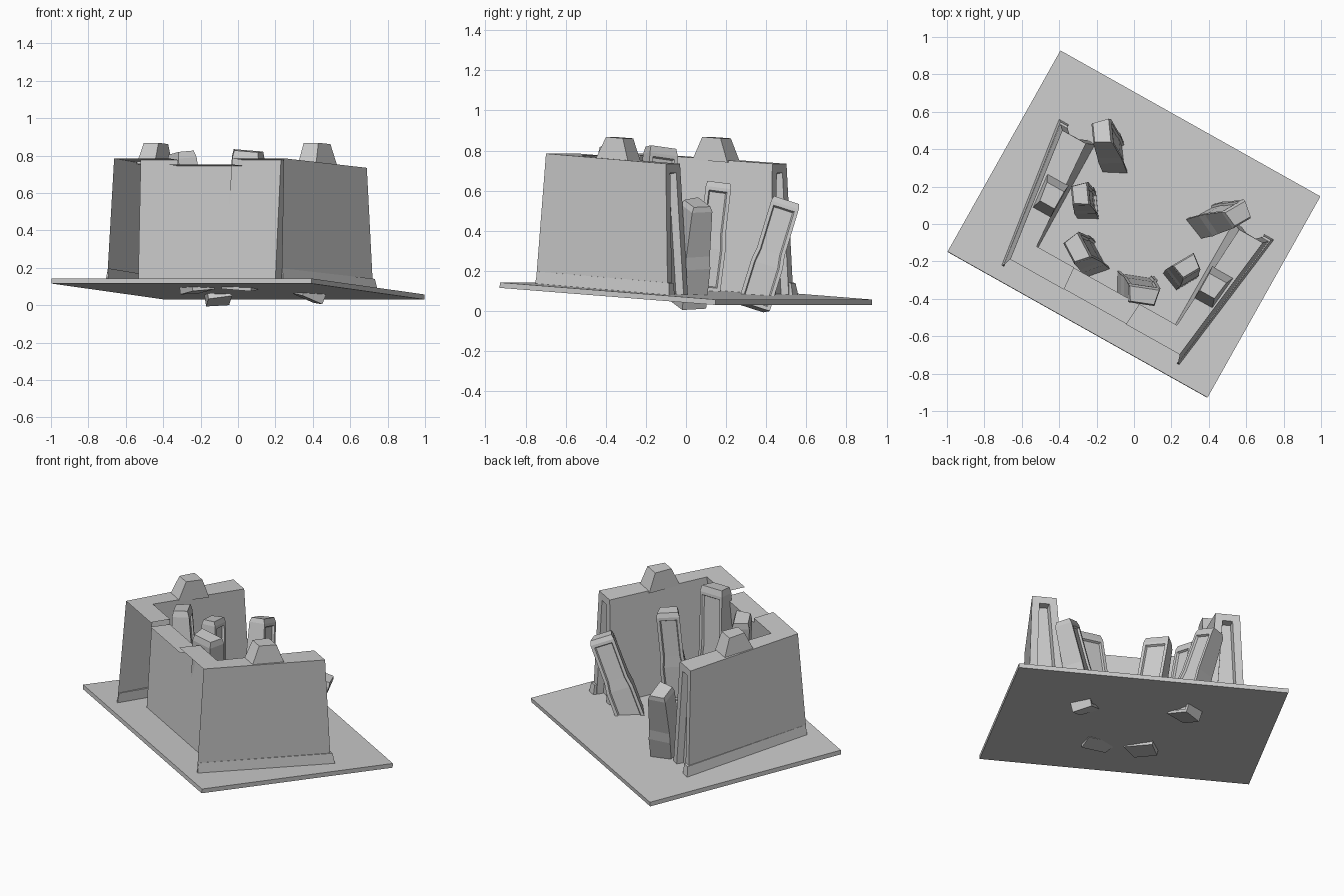
import bpy, bmesh, math
from mathutils import Matrix, Vector

if "Cube" in bpy.data.objects:
    bpy.data.objects.remove(bpy.data.objects["Cube"])

# Shared frame: turned about z and tipped slightly down at the back
FRAME = (Matrix.Translation((0, 0, 0.1)) @ Matrix.Rotation(math.radians(-29.3), 4, 'Z')
         @ Matrix.Rotation(math.radians(-3.95), 4, 'X'))
CENTRE = 0.035


def loft(name, rings, matrix, inset=None, remove=None):
    """Stack of closed rings, capped; inset=(face test, thickness, depth); remove=face test."""
    bm = bmesh.new()
    vs = [[bm.verts.new(p) for p in r] for r in rings]
    n = len(rings[0])
    for a, b in zip(vs, vs[1:]):
        for i in range(n):
            j = (i + 1) % n
            bm.faces.new((a[i], a[j], b[j], b[i]))
    bm.faces.new(vs[0])
    bm.faces.new(vs[-1])
    bmesh.ops.recalc_face_normals(bm, faces=bm.faces[:])
    bm.normal_update()
    if remove:
        bmesh.ops.delete(bm, geom=[f for f in bm.faces if remove(f)], context='FACES')
    if inset:
        test, thick, depth = inset
        picked = [f for f in bm.faces if test(f)]
        bmesh.ops.inset_region(bm, faces=picked, thickness=thick, depth=0, use_even_offset=True)
        bmesh.ops.inset_region(bm, faces=picked, thickness=0.006, depth=-depth, use_even_offset=True)
    me = bpy.data.meshes.new(name)
    bm.to_mesh(me)
    bm.free()
    me.transform(matrix)
    ob = bpy.data.objects.new(name, me)
    bpy.context.collection.objects.link(ob)
    return ob


def ring(points, z, s=1):
    return [(CENTRE + s * u, v, z) for u, v in points]


def rect(x0, x1, y0, y1, z):
    return [(x0, y0, z), (x1, y0, z), (x1, y1, z), (x0, y1, z)]


def open_front(f):
    """Faces left out of the hollow front: outer front, gate sides and underside."""
    c = f.calc_center_median()
    return (f.normal.y < -.8 or f.normal.z < -.8
            or (abs(f.normal.x) > .8 and abs(c.x - CENTRE) < .25))


# Ground plate
loft("ground_plate", [rect(-.797, .797, -.618, .618, -.027), rect(-.797, .797, -.618, .618, 0)], FRAME)

for s, side in ((-1, "left"), (1, "right")):
    # L-shaped hollow wall, splayed and leaning inwards
    foot = [(.64, .275), (.535, -.54), (.18, -.54), (.19, -.405), (.42, -.405), (.425, .27)]
    head = [(.615, .205), (.52, -.535), (.19, -.535), (.20, -.405), (.43, -.405), (.47, .205)]
    loft("wall_" + side, [ring(foot, -.005, s), ring(head, .65, s)], FRAME,
         (lambda f: f.normal.y > .8 and f.calc_center_median().y > .1, .045, .04), open_front)
    # Sloping skirting along the outside
    loft("skirting_" + side,
         [ring([(.66, .295), (.545, -.54), (.53, -.54), (.6, .295)], -.01, s),
          ring([(.645, .28), (.535, -.535), (.53, -.535), (.6, .28)], .06, s)], FRAME)
    # Merlon on the wall top
    loft("merlon_" + side,
         [ring([(.44, -.235), (.55, -.235), (.57, -.035), (.44, -.035)], .64, s),
          ring([(.445, -.19), (.535, -.19), (.55, -.085), (.445, -.085)], .757, s)], FRAME)
    # Gate leaf: back panel and lower top
    loft("gate_leaf_" + side,
         [ring([(0, -.53), (.19, -.53), (.19, -.405), (0, -.405)], -.005, s),
          ring([(0, -.53), (.20, -.53), (.20, -.405), (0, -.405)], .618, s)], FRAME,
         remove=open_front)


# Leaning panelled slabs: base, top, facing, width, depth
slabs = [
    ((-.10, .335, .03), (-.17, .495, .55), (1, .1), .165, .14),
    ((-.25, .095, .11), (-.285, .16, .64), (1, .1), .145, .125),
    ((-.22, -.19, .085), (-.305, -.13, .815), (.85, .45), .18, .135),
    ((0.0, -.32, .10), (.05, -.38, .825), (.15, 1), .20, .13),
    ((.25, -.27, .11), (.285, -.225, .67), (-.5, .85), .155, .125),
    ((.37, .01, .045), (.56, .055, .54), (-.5, .86), .165, .14),
]
for i, (base, top, face, w, d) in enumerate(slabs):
    b, t = Vector(base), Vector(top)
    up = (t - b).normalized()
    f = Vector((*face, 0))
    f = (f - up * f.dot(up)).normalized()
    x = f.cross(up)
    m = Matrix((x, f, up)).transposed().to_4x4()
    m.translation = b
    h = (t - b).length
    rings = []
    for k, kw, kd in ((-.02, 1.0, .95), (.38, 1.0, 1.0), (.5, .88, .95), (.95, .88, .8), (1, .8, .65)):
        hw, hd = w * kw / 2, d * kd / 2
        rings.append([(-hw * .8, -hd, k * h), (hw * .8, -hd, k * h), (hw, hd * .9, k * h), (-hw, hd * .9, k * h)])
    loft("leaning_slab_%d" % (i + 1), rings, m,
         (lambda q, h=h: q.normal.y > .8 and q.calc_center_median().z < .94 * h, .018, .012))
